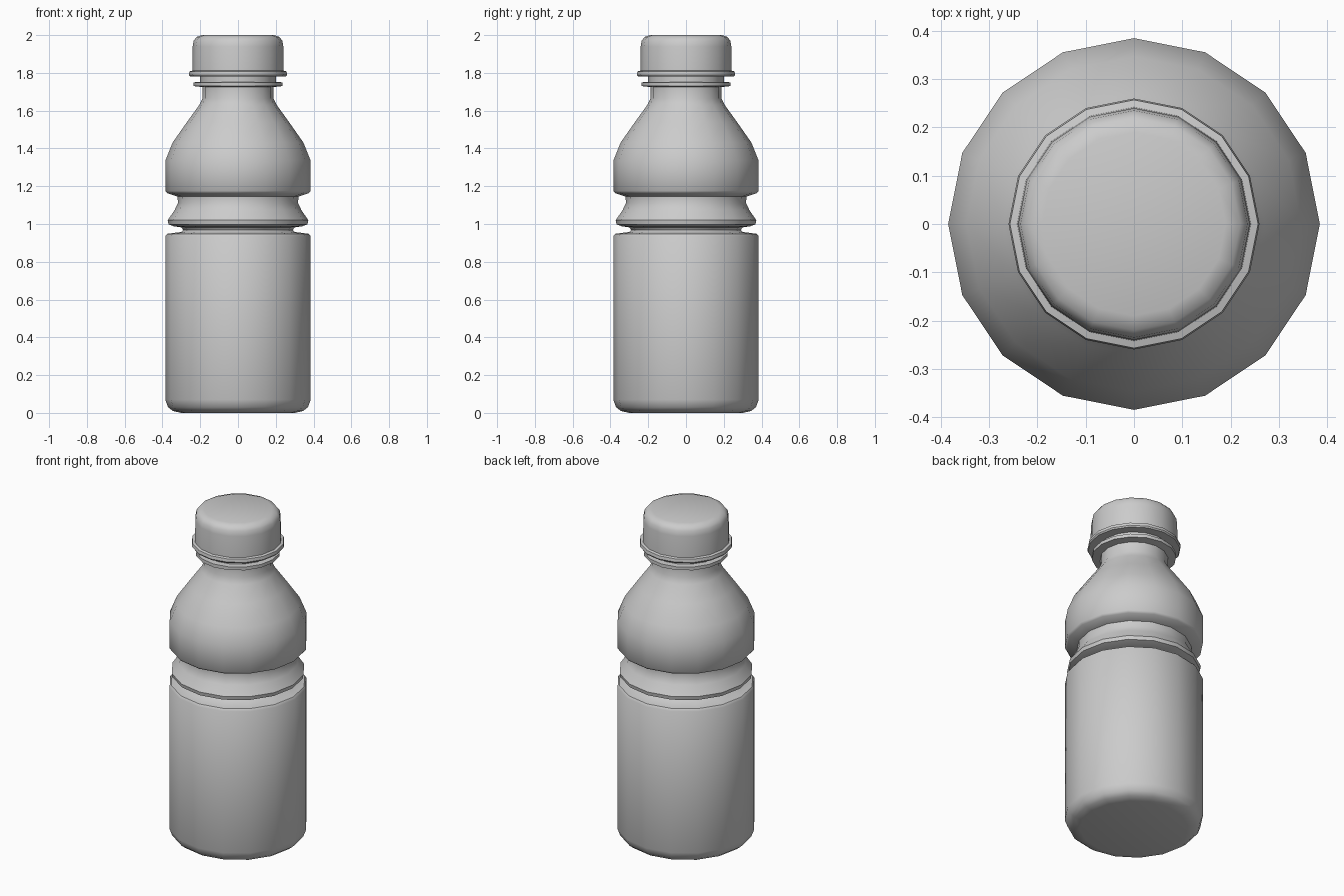
import bpy, bmesh, math

if "Cube" in bpy.data.objects:
    bpy.data.objects.remove(bpy.data.objects["Cube"])

SIDES = 16


def lathe(name, profile):
    """Spin an (r, z) profile round z and cap both ends."""
    bm = bmesh.new()
    rings = []
    for r, z in profile:
        rings.append([bm.verts.new((r * math.cos(i * math.tau / SIDES),
                                    r * math.sin(i * math.tau / SIDES), z))
                      for i in range(SIDES)])
    for a, b in zip(rings, rings[1:]):
        for i in range(SIDES):
            j = (i + 1) % SIDES
            bm.faces.new((a[i], a[j], b[j], b[i]))
    bm.faces.new(rings[0][::-1])
    bm.faces.new(rings[-1])
    bmesh.ops.recalc_face_normals(bm, faces=bm.faces)
    mesh = bpy.data.meshes.new(name)
    bm.to_mesh(mesh)
    bm.free()
    obj = bpy.data.objects.new(name, mesh)
    bpy.context.collection.objects.link(obj)
    bpy.ops.object.select_all(action='DESELECT')
    obj.select_set(True)
    bpy.context.view_layer.objects.active = obj
    bpy.ops.object.shade_smooth_by_angle(angle=math.radians(40))
    return obj


# Bottle: base, label wall, grip grooves, shoulder and neck
lathe("bottle_body", [
    (0.30, 0.0), (0.345, 0.01), (0.37, 0.03), (0.385, 0.07),
    (0.385, 0.935), (0.375, 0.948), (0.30, 0.958),
    (0.29, 0.968), (0.30, 0.982), (0.34, 0.988),
    (0.368, 0.998), (0.372, 1.02), (0.335, 1.075), (0.318, 1.11),
    (0.32, 1.145), (0.375, 1.163), (0.385, 1.175),
    (0.385, 1.335), (0.347, 1.43), (0.27, 1.54), (0.205, 1.63),
    (0.188, 1.665), (0.188, 1.725),
    (0.235, 1.73), (0.235, 1.75), (0.20, 1.752), (0.20, 1.79),
])

# Screw cap with its flared tamper band
lathe("cap", [
    (0.195, 1.782), (0.255, 1.782), (0.26, 1.79), (0.257, 1.808),
    (0.242, 1.812), (0.24, 1.94), (0.235, 1.97), (0.22, 1.99), (0.19, 2.0),
])
